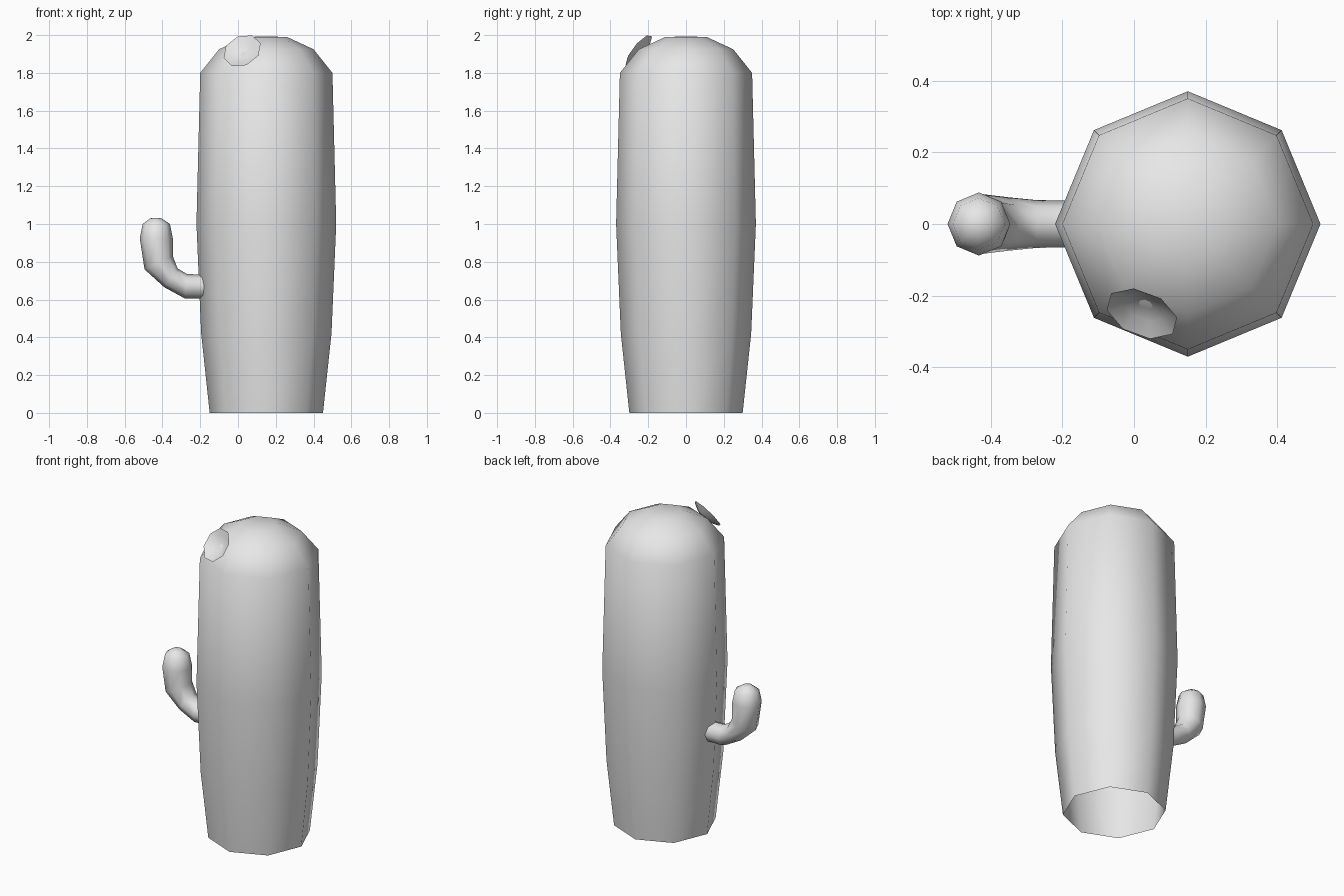
import bpy, bmesh, math
from mathutils import Vector

SIDES = 8

cube = bpy.data.objects.get("Cube")
if cube:
    bpy.data.objects.remove(cube, do_unlink=True)

grey = bpy.data.materials.new("plain grey")
grey.use_nodes = True
grey.diffuse_color = (0.8, 0.8, 0.8, 1)
for node in grey.node_tree.nodes:
    if node.type == 'BSDF_PRINCIPLED':
        node.inputs["Base Color"].default_value = (0.8, 0.8, 0.8, 1)


def loft(name, rings, tip):
    """Skin eight-sided rings (centre, half axis u, half axis v) and close them at tip."""
    bm = bmesh.new()
    loops = []
    for centre, u, v in rings:
        loop = []
        for i in range(SIDES):
            a = math.tau * i / SIDES
            loop.append(bm.verts.new(centre + u * math.cos(a) + v * math.sin(a)))
        loops.append(loop)
    for low, high in zip(loops, loops[1:]):
        for i in range(SIDES):
            j = (i + 1) % SIDES
            bm.faces.new((low[i], low[j], high[j], high[i]))
    pole = bm.verts.new(tip)
    for i in range(SIDES):
        bm.faces.new((loops[-1][i], loops[-1][(i + 1) % SIDES], pole))
    for face in bm.faces:
        face.smooth = True
    mesh = bpy.data.meshes.new(name)
    bm.to_mesh(mesh)
    bm.free()
    mesh.materials.append(grey)
    obj = bpy.data.objects.new(name, mesh)
    bpy.context.collection.objects.link(obj)
    return obj


# Trunk: bulging column with a domed top and an open base
X, Y = Vector((1, 0, 0)), Vector((0, 1, 0))
profile = [(0.30, 0), (0.345, 0.42), (0.37, 1.0), (0.35, 1.8), (0.25, 1.925), (0.11, 1.99)]
loft("trunk", [(Vector((0.15, 0, z)), X * r, Y * r) for r, z in profile],
     Vector((0.15, 0, 1.993)))

# Arm: bent tube given by its outer and inner outline (x, z) and half depth
outline = [
    ((-0.12, 0.605), (-0.12, 0.73), 0.063),
    ((-0.28, 0.605), (-0.27, 0.735), 0.067),
    ((-0.39, 0.665), (-0.32, 0.765), 0.075),
    ((-0.495, 0.76), (-0.345, 0.83), 0.083),
    ((-0.52, 0.925), (-0.345, 0.925), 0.088),
    ((-0.505, 1.0), (-0.36, 1.0), 0.072),
    ((-0.465, 1.03), (-0.405, 1.03), 0.03),
]
rings = []
for (ox, oz), (ix, iz), depth in outline:
    outer, inner = Vector((ox, 0, oz)), Vector((ix, 0, iz))
    rings.append(((outer + inner) / 2, (inner - outer) / 2, Y * depth))
loft("arm", rings, Vector((-0.435, 0, 1.033)))

# Flower: shallow open dish tilted outward on the dome
normal = Vector((-0.31, -0.74, 0.59)).normalized()
side = normal.cross(Vector((0, 0, 1))).normalized()
up = side.cross(normal)
turn = math.radians(18)
u = side * math.cos(turn) + up * math.sin(turn)
v = up * math.cos(turn) - side * math.sin(turn)
rim = Vector((0.022, -0.25, 1.917))
loft("flower", [(rim - normal * d, u * r, v * r)
                for r, d in [(0.106, 0), (0.06, 0.024)]], rim - normal * 0.04)
